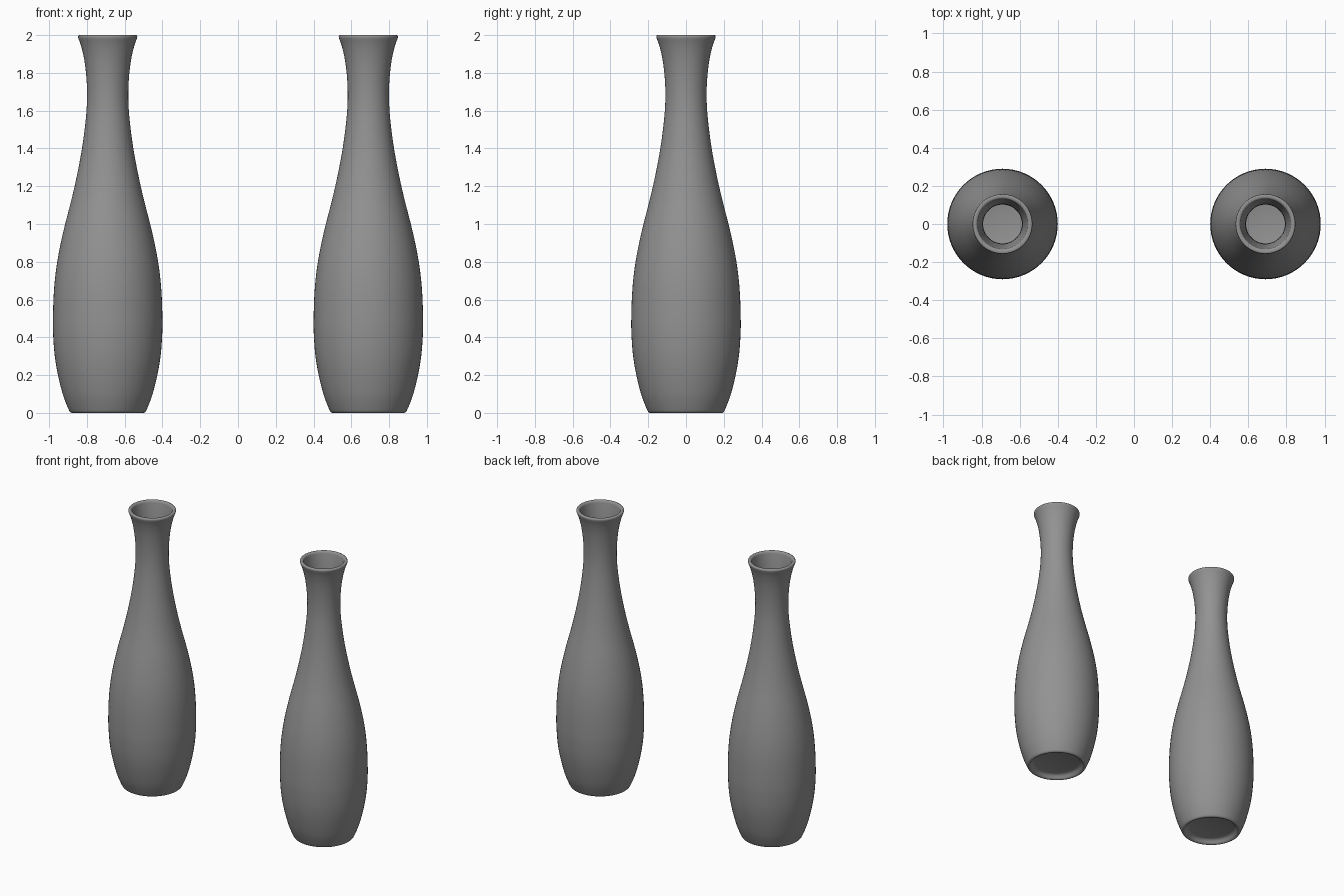
import bpy, bmesh, math

if "Cube" in bpy.data.objects:
    bpy.data.objects.remove(bpy.data.objects["Cube"])

SEGMENTS = 64
# (radius, height) of the outer wall, from foot to lip
OUTER = [(0.203, 0.010), (0.216, 0.04), (0.238, 0.10), (0.263, 0.20), (0.280, 0.30),
         (0.288, 0.40), (0.290, 0.48), (0.287, 0.60), (0.280, 0.70), (0.267, 0.80),
         (0.248, 0.90), (0.225, 1.00), (0.199, 1.10), (0.175, 1.20), (0.154, 1.30),
         (0.136, 1.40), (0.122, 1.50), (0.112, 1.60), (0.109, 1.69), (0.113, 1.78),
         (0.124, 1.87), (0.140, 1.94), (0.156, 1.985)]

# Dark grey ceramic
ceramic = bpy.data.materials.new("dark_ceramic")
ceramic.diffuse_color = (0.29, 0.29, 0.29, 1)
ceramic.use_nodes = True
ceramic.node_tree.nodes["Principled BSDF"].inputs["Base Color"].default_value = ceramic.diffuse_color


def smooth_curve(pts, steps=3):
    """Catmull-Rom curve through the points."""
    out = []
    for i in range(len(pts) - 1):
        a, b = pts[max(i - 1, 0)], pts[i]
        c, d = pts[i + 1], pts[min(i + 2, len(pts) - 1)]
        for s in range(steps):
            t = s / steps
            out.append(tuple(0.5 * (2 * q + (r - p) * t + (2 * p - 5 * q + 4 * r - w) * t ** 2
                                    + (3 * q - p - 3 * r + w) * t ** 3)
                             for p, q, r, w in zip(a, b, c, d)))
    return out + [pts[-1]]


def make_vase(name, x):
    # Recessed underside and rounded foot ring
    foot = [(0, 0.03), (0.15, 0.03), (0.166, 0.024), (0.174, 0.012), (0.181, 0.003),
            (0.188, 0.0), (0.194, 0.001), (0.199, 0.004)]
    # Rounded lip
    lip = [(0.157, 1.992), (0.155, 1.998), (0.151, 2.0), (0.139, 2.0), (0.134, 1.996),
           (0.131, 1.985)]
    # Hollow inside, following the outer wall
    inside = [(r - 0.007, z) for r, z in reversed(OUTER) if 0.09 < z < 1.9]
    floor = [(0.20, 0.06), (0.17, 0.045), (0, 0.045)]
    profile = foot + smooth_curve(OUTER) + lip + smooth_curve(inside) + floor

    bm = bmesh.new()
    verts = [bm.verts.new((r, 0, z)) for r, z in profile]
    edges = [bm.edges.new(pair) for pair in zip(verts, verts[1:])]
    bmesh.ops.spin(bm, geom=verts + edges, axis=(0, 0, 1), cent=(0, 0, 0),
                   angle=math.tau, steps=SEGMENTS, use_duplicate=False)
    bmesh.ops.remove_doubles(bm, verts=bm.verts, dist=0.0001)
    bmesh.ops.recalc_face_normals(bm, faces=bm.faces)
    mesh = bpy.data.meshes.new(name)
    bm.to_mesh(mesh)
    bm.free()
    mesh.shade_smooth()
    mesh.materials.append(ceramic)
    vase = bpy.data.objects.new(name, mesh)
    vase.location.x = x
    bpy.context.collection.objects.link(vase)


make_vase("left_vase", -0.69)
make_vase("right_vase", 0.69)
